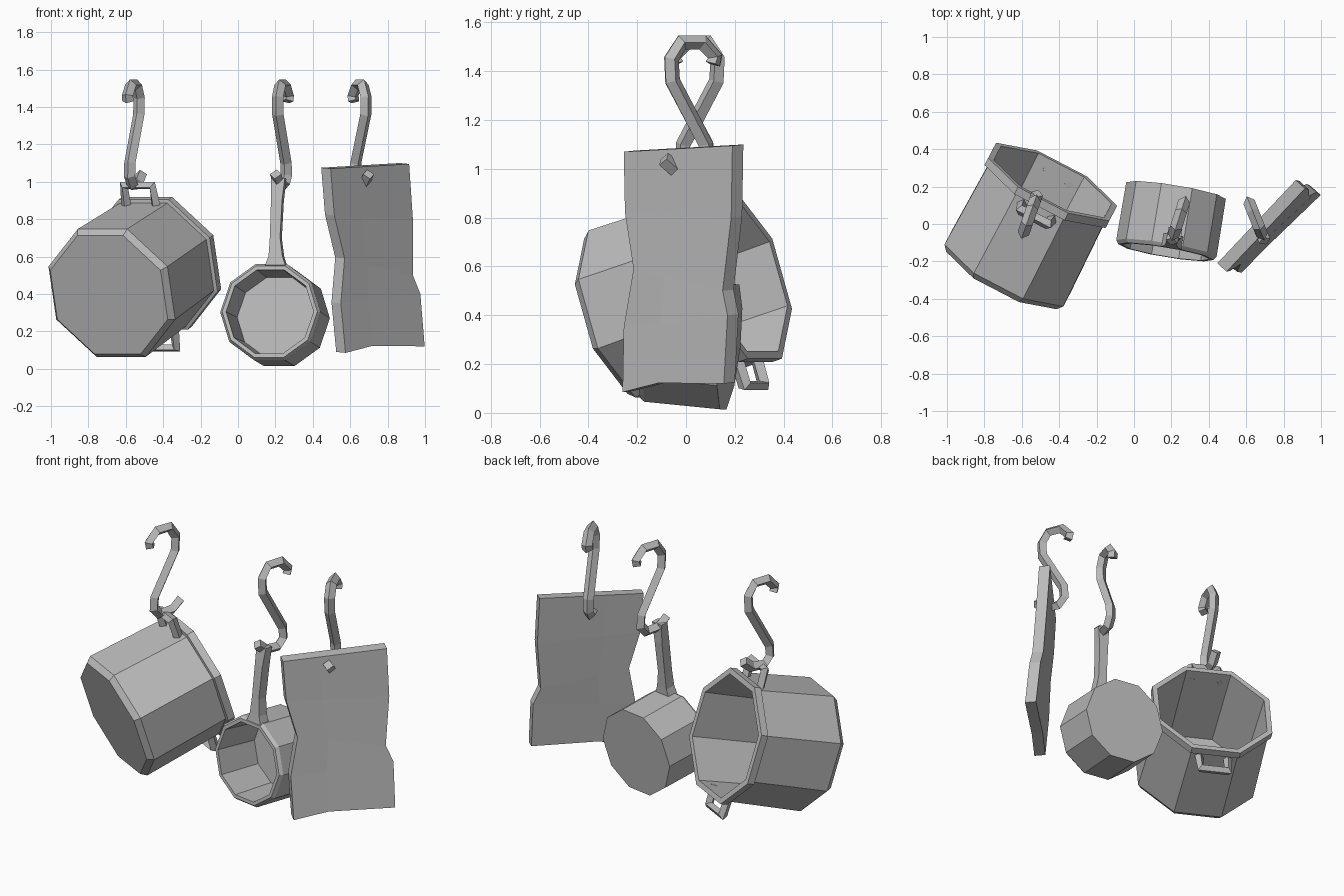
import bpy, bmesh, math
from mathutils import Vector, Matrix

cube = bpy.data.objects.get("Cube")
if cube:
    bpy.data.objects.remove(cube, do_unlink=True)

GREY = (0.5, 0.5, 0.5, 1)
metal = bpy.data.materials.new("plain grey")
metal.use_nodes = True
metal.diffuse_color = GREY
metal.node_tree.nodes["Principled BSDF"].inputs["Base Color"].default_value = GREY


def finish(name, bm):
    bmesh.ops.recalc_face_normals(bm, faces=bm.faces[:])
    mesh = bpy.data.meshes.new(name)
    bm.to_mesh(mesh)
    bm.free()
    mesh.materials.append(metal)
    obj = bpy.data.objects.new(name, mesh)
    bpy.context.collection.objects.link(obj)
    return obj


def frame(start, end):
    """Local axes: x sideways, y up, z along the vessel's axis."""
    n = (Vector(end) - Vector(start)).normalized()
    r = Vector((n.y, -n.x, 0)).normalized()
    return Matrix.Translation(start) @ Matrix((r, r.cross(n), n)).transposed().to_4x4()


def lathe(name, mat, profile, sides, phase):
    """Closed vessel from (radius, distance) points; both ends are capped."""
    bm = bmesh.new()
    rings = []
    for radius, dist in profile:
        angles = [math.tau * (i + phase) / sides for i in range(sides)]
        rings.append([bm.verts.new(mat @ Vector((radius * math.sin(a), radius * math.cos(a), dist)))
                      for a in angles])
    for a, b in zip(rings, rings[1:]):
        for i in range(sides):
            j = (i + 1) % sides
            bm.faces.new((a[i], a[j], b[j], b[i]))
    bm.faces.new(rings[0])
    bm.faces.new(rings[-1])
    return finish(name, bm)


def rod(name, points, radius):
    """Four-sided rod along a path."""
    curve = bpy.data.curves.new(name, "CURVE")
    curve.dimensions = "3D"
    curve.bevel_depth = radius
    curve.bevel_resolution = 0
    curve.use_fill_caps = True
    spline = curve.splines.new("POLY")
    spline.points.add(len(points) - 1)
    for p, co in zip(spline.points, points):
        p.co = (*co, 1)
    temp = bpy.data.objects.new(name + "_path", curve)
    bpy.context.collection.objects.link(temp)
    bpy.context.view_layer.update()
    mesh = bpy.data.meshes.new_from_object(temp.evaluated_get(bpy.context.evaluated_depsgraph_get()))
    bpy.data.objects.remove(temp, do_unlink=True)
    mesh.materials.clear()
    mesh.materials.append(metal)
    for poly in mesh.polygons:
        poly.use_smooth = False
        poly.material_index = 0
    obj = bpy.data.objects.new(name, mesh)
    bpy.context.collection.objects.link(obj)


# S-shaped hanging hooks, each in its own upright plane
HOOK = [(-.13, 1.04), (-.07, .99), (.02, .985), (.06, 1.03), (.055, 1.1), (-.09, 1.36),
        (-.095, 1.45), (-.05, 1.518), (.04, 1.518), (.095, 1.46), (.085, 1.43)]


def hook(name, x, y, dx, dy):
    rod(name, [(x + d * dx, y + d * dy, z) for d, z in HOOK], .032)


hook("pot_hook", -.56, .04, -.33, -.94)
hook("pan_hook", .24, .03, .3, .95)
hook("board_hook", .65, .03, -.37, .93)

# Octagonal pot with a thick lip, tipped open towards the back
pot = frame((-.69, -.265, .395), (-.435, .225, .57))
lathe("pot", pot, [(.36, 0), (.388, .035), (.375, .53), (.395, .535), (.395, .58),
                   (.36, .58), (.345, .05)], 8, .5)
for side, name in ((1, "pot_handle_top"), (-1, "pot_handle_bottom")):
    ends = [(-.09, .33), (-.085, .455), (.085, .455), (.09, .33)]
    rod(name, [pot @ Vector((x, side * y, .5)) for x, y in ends], .029)

# Small round pan, open towards the front
pan = frame((.17, -.15, .305), (.225, .18, .27))
lathe("pan", pan, [(.27, .335), (.272, .02), (.258, 0), (.237, 0), (.225, .29)], 10, .5)

# Pan handle: flared at the rim and slimmer in the middle
bm = bmesh.new()
rings = []
for up, width, depth, shift in ((.25, .11, .07, .025), (.3, .075, .065, .025), (.4, .055, .06, .02),
                                (.6, .06, .06, .025), (.72, .075, .05, .03)):
    rings.append([bm.verts.new(pan @ Vector((shift + sx * width / 2, up, .035 + sy * depth / 2)))
                  for sx, sy in ((-1, -1), (1, -1), (1, 1), (-1, 1))])
for a, b in zip(rings, rings[1:]):
    for i in range(4):
        j = (i + 1) % 4
        bm.faces.new((a[i], a[j], b[j], b[i]))
bm.faces.new(rings[0])
bm.faces.new(rings[-1])
finish("pan_handle", bm)

# Worn cutting board: rows of left and right edge points with dents, thickened
ROWS = [((.495, -.255, 1.07), (.915, .19, 1.095)),
        ((.515, -.25, .82), (.935, .185, .8)),
        ((.57, -.215, .59), (.935, .15, .5)),
        ((.55, -.255, .35), (.975, .17, .4)),
        ((.575, -.26, .085), (.998, .155, .12))]
bm = bmesh.new()
front, back = [], []
for left, right in ROWS:
    l, r = Vector(left), Vector(right)
    row = [l, l.lerp(r, .35), r]
    if left == ROWS[-1][0]:
        row[1] = row[1] + Vector((-.005, 0, .025))
    front.append([bm.verts.new(p) for p in row])
    back.append([bm.verts.new(p + Vector((-.05, .045, .005))) for p in row])
for grid in (front, back):
    for a, b in zip(grid, grid[1:]):
        for i in range(2):
            bm.faces.new((a[i], a[i + 1], b[i + 1], b[i]))
for k in range(len(ROWS) - 1):
    for i in (0, 2):
        bm.faces.new((front[k][i], front[k + 1][i], back[k + 1][i], back[k][i]))
for k in (0, -1):
    for i in range(2):
        bm.faces.new((front[k][i], front[k][i + 1], back[k][i + 1], back[k][i]))
finish("cutting_board", bm)
